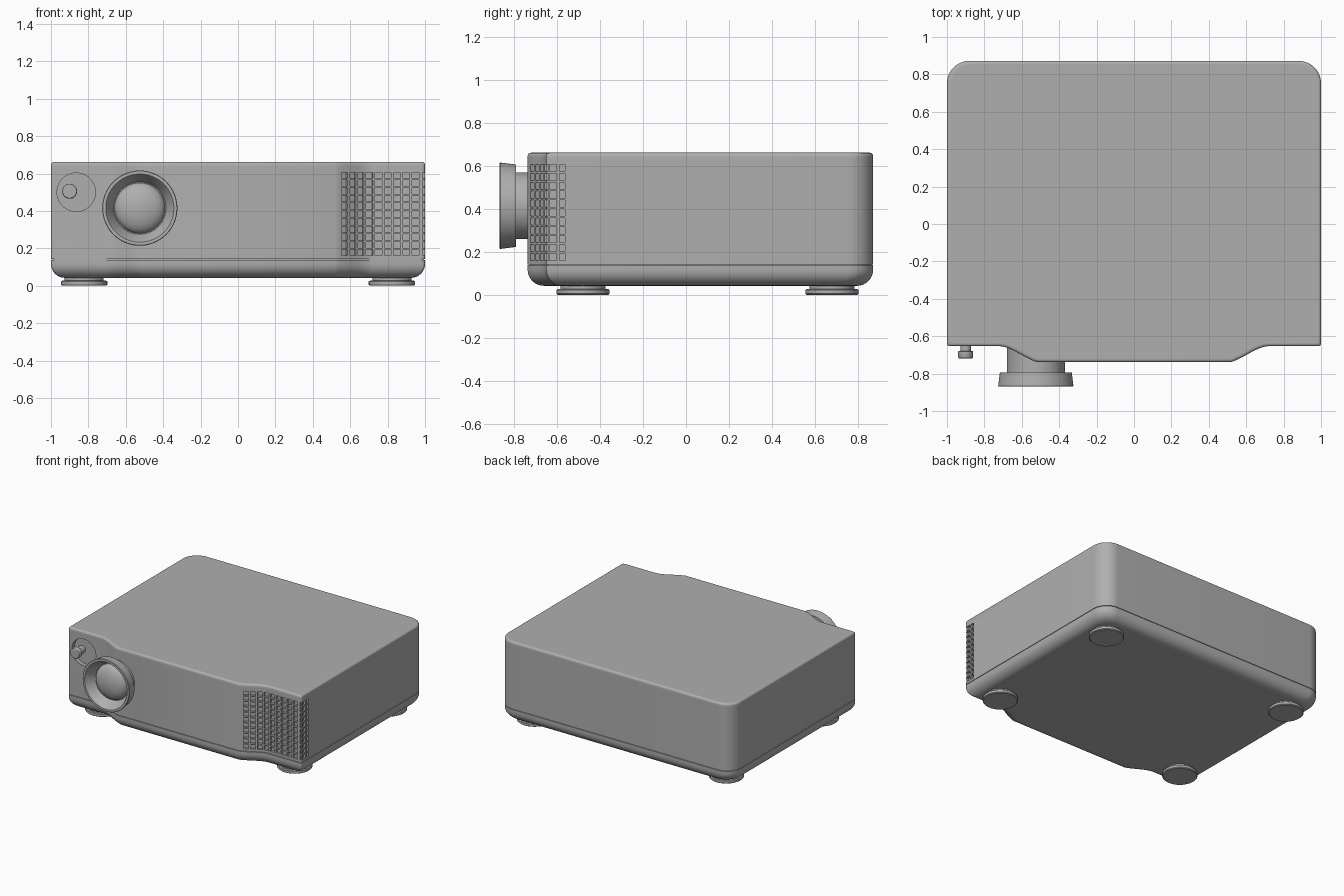
import bpy, bmesh, math
from mathutils import Matrix

if "Cube" in bpy.data.objects:
    bpy.data.objects.remove(bpy.data.objects["Cube"])

FRONT, BULGE, BACK, YC = -0.653, -0.738, 0.872, 0.07

# Mid-grey plastic
grey = bpy.data.materials.new("grey_plastic")
grey.diffuse_color = (0.43, 0.43, 0.43, 1)
grey.use_nodes = True
grey.node_tree.nodes["Principled BSDF"].inputs["Base Color"].default_value = grey.diffuse_color


def finish(name, bm, angle=30):
    bmesh.ops.recalc_face_normals(bm, faces=bm.faces)
    me = bpy.data.meshes.new(name)
    bm.to_mesh(me)
    bm.free()
    me.materials.append(grey)
    ob = bpy.data.objects.new(name, me)
    bpy.context.collection.objects.link(ob)
    smooth(ob, angle)
    return ob


def smooth(ob, angle=30):
    bpy.ops.object.select_all(action='DESELECT')
    ob.select_set(True)
    bpy.context.view_layer.objects.active = ob
    bpy.ops.object.shade_smooth_by_angle(angle=math.radians(angle))


def skin(bm, rings):
    """Join closed rings of points into a capped solid."""
    rows = [[bm.verts.new(p) for p in r] for r in rings]
    n = len(rows[0])
    for a, b in zip(rows, rows[1:]):
        for i in range(n):
            j = (i + 1) % n
            bm.faces.new((a[i], a[j], b[j], b[i]))
    bm.faces.new(rows[0][::-1])
    bm.faces.new(rows[-1])


def lathe(name, profile, loc, axis='Z', n=64, angle=30):
    """Turn (radius, height) pairs; axis 'Y' turns height towards the front."""
    bm = bmesh.new()
    skin(bm, [[(r * math.cos(2 * math.pi * i / n), r * math.sin(2 * math.pi * i / n), h)
               for i in range(n)] for r, h in profile])
    if axis == 'Y':
        bm.transform(Matrix.Rotation(math.pi / 2, 4, 'X'))
    bm.transform(Matrix.Translation(loc))
    return finish(name, bm, angle)


def front_y(x):
    """Front wall: a raised centre with S-shaped shoulders."""
    t = min(1, max(0, (0.72 - abs(x)) / 0.20))
    s = 0.5 * (t * t * (3 - 2 * t)) + 0.5 * t ** 1.5
    return FRONT + (BULGE - FRONT) * s


def corner(cx, cy, r, start, n):
    return [(cx + r * math.cos(math.radians(start + 90 * i / n)),
             cy + r * math.sin(math.radians(start + 90 * i / n))) for i in range(n + 1)]


# Footprint, counter-clockwise from the front left
shoulder = [0.72 - 0.2 * i / 12 for i in range(13)]
outline = corner(-0.985, FRONT + 0.015, 0.015, 180, 4)
outline += [(-x, front_y(x)) for x in shoulder]
outline += [(x, front_y(x)) for x in reversed(shoulder)]
outline += corner(0.985, FRONT + 0.015, 0.015, 270, 4)
outline += corner(0.88, BACK - 0.12, 0.12, 0, 12)
outline += corner(-0.88, BACK - 0.12, 0.12, 90, 12)


def ring(z, d):
    return [(x * (1 - d), YC + (y - YC) * (1 - d / 0.8), z) for x, y in outline]


# Lower tray with rounded underside
bm = bmesh.new()
R = 0.075
arc = [math.radians(90 * i / 8) for i in range(9)]
skin(bm, [ring(0.042, R + 0.01)]
     + [ring(0.042 + R * (1 - math.cos(a)), R * (1 - math.sin(a))) for a in arc]
     + [ring(0.138, 0)])
finish("lower_tray", bm)

# Upper shell, with a seam groove below and a small rounded top edge
bm = bmesh.new()
r = 0.015
skin(bm, [ring(0.138, 0.008), ring(0.142, 0.008), ring(0.142, 0), ring(0.635, 0)]
     + [ring(0.662 - r + r * math.sin(a), r * (1 - math.cos(a))) for a in arc[::2]]
     + [ring(0.662, r + 0.006)])
shell = finish("upper_shell", bm)

# Vent cutters: columns follow the front wall and wrap round the right corner
columns, x = [], 0.57
while x < 0.97:
    slope = (front_y(x + 0.005) - front_y(x - 0.005)) / 0.01
    a = math.atan(slope)
    columns.append((x, front_y(x), a, 0.037, 0.036))
    x += 0.0495 * math.cos(a)
columns += [(1.01, FRONT - 0.01, 0, 0.046, 0.044)]
columns += [(1, -0.619, math.pi / 2, 0.032, 0.036), (1, -0.577, math.pi / 2, 0.027, 0.036)]
bm = bmesh.new()
for cx, cy, a, w, d in columns:
    for row in range(11):
        m = (Matrix.Translation((cx, cy, 0.177 + row * 0.0413)) @ Matrix.Rotation(a, 4, 'Z')
             @ Matrix.Diagonal((w, d, 0.033, 1)))
        bmesh.ops.create_cube(bm, size=1, matrix=m)
vents = finish("vent_cutter", bm)

# Round recess for the adjusting knob
recess = lathe("recess_cutter", [(0.103, -0.03), (0.103, 0.05)], (-0.865, FRONT, 0.5), 'Y')

for cutter in (vents, recess):
    mod = shell.modifiers.new("cut", 'BOOLEAN')
    mod.object, mod.operation, mod.solver = cutter, 'DIFFERENCE', 'EXACT'
    bpy.context.view_layer.objects.active = shell
    bpy.ops.object.modifier_apply(modifier=mod.name)
    bpy.data.objects.remove(cutter)
smooth(shell)

# Adjusting knob
lathe("knob", [(0.028, -0.04), (0.028, 0.025), (0.037, 0.025), (0.04, 0.029),
               (0.04, 0.059), (0.038, 0.063), (0.033, 0.066)], (-0.9, FRONT, 0.505), 'Y', 32)

# Lens barrel with flared rim and hollow mouth
LENS = (-0.525, -0.003, 0.415)
lathe("lens_barrel", [(0.155, 0.6), (0.155, 0.79), (0.192, 0.79), (0.201, 0.862), (0.198, 0.866),
                      (0.182, 0.866), (0.176, 0.858), (0.14, 0.785)], LENS, 'Y')
# Domed glass
lathe("lens_glass", [(0.135, 0.77)] + [(max(0.001, 0.135 * math.cos(a)), 0.788 + 0.06 * math.sin(a))
                                      for a in arc], LENS, 'Y')

# Feet
for fx in (-0.823, 0.823):
    for fy in (-0.48, 0.68):
        lathe("foot", [(0.118, 0), (0.124, 0.005), (0.124, 0.022), (0.118, 0.027),
                       (0.105, 0.027), (0.105, 0.06)], (fx, fy, 0), n=48)
